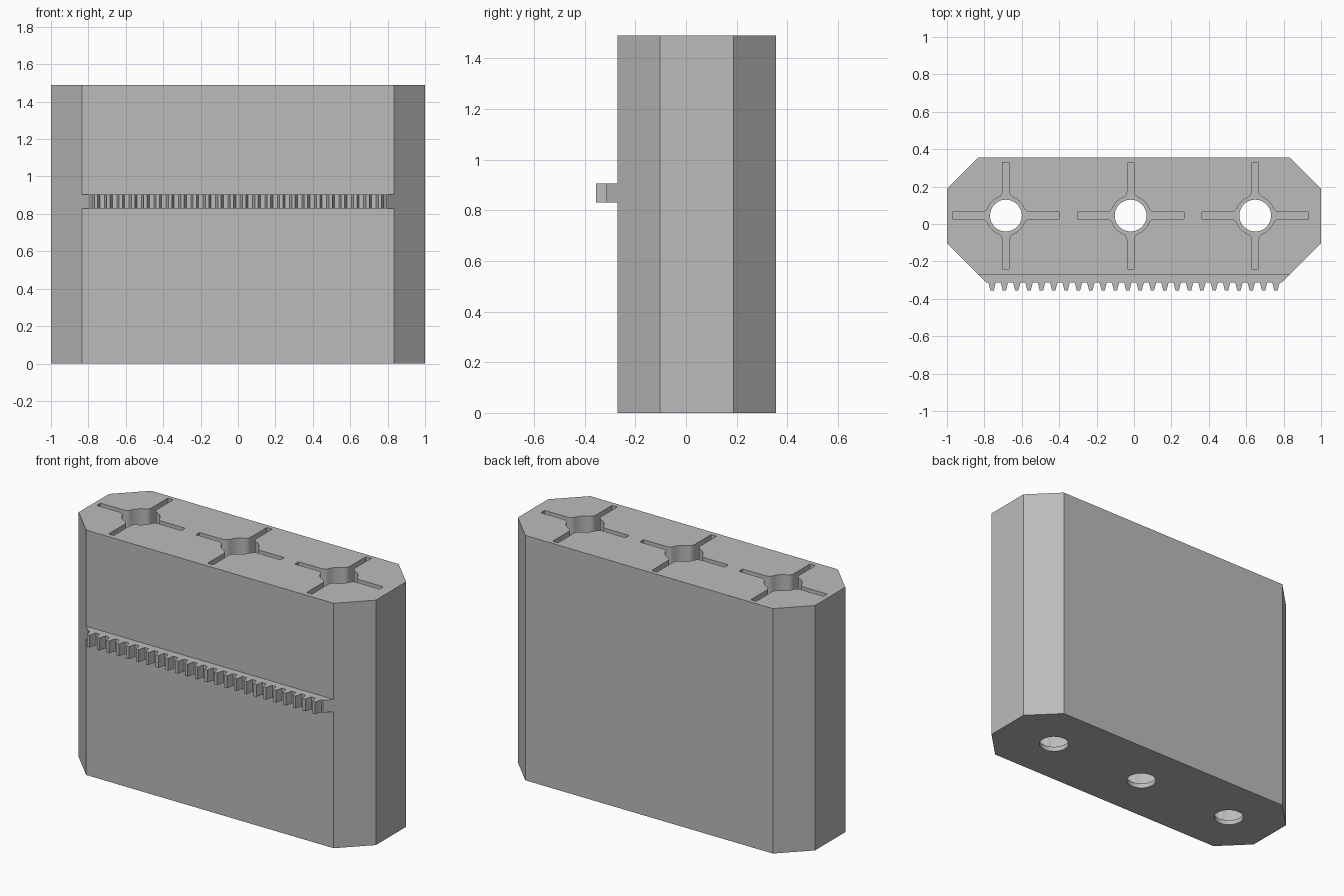
import bpy, bmesh
from math import sin, cos, pi, atan2, sqrt

if "Cube" in bpy.data.objects:
    bpy.data.objects.remove(bpy.data.objects["Cube"])

HEIGHT = 1.49
grey = bpy.data.materials.new("plain grey")
grey.use_nodes = True
grey.diffuse_color = (0.5, 0.5, 0.5, 1)
grey.node_tree.nodes["Principled BSDF"].inputs["Base Color"].default_value = (0.5, 0.5, 0.5, 1)


def prism(name, outline, z0, z1):
    """Extrude a counter-clockwise outline from z0 to z1."""
    bm = bmesh.new()
    base = bm.faces.new([bm.verts.new((x, y, z0)) for x, y in outline])
    out = bmesh.ops.extrude_face_region(bm, geom=[base])
    verts = [g for g in out["geom"] if isinstance(g, bmesh.types.BMVert)]
    bmesh.ops.translate(bm, verts=verts, vec=(0, 0, z1 - z0))
    bmesh.ops.recalc_face_normals(bm, faces=bm.faces)
    mesh = bpy.data.meshes.new(name)
    bm.to_mesh(mesh)
    bm.free()
    obj = bpy.data.objects.new(name, mesh)
    bpy.context.collection.objects.link(obj)
    mesh.materials.append(grey)
    return obj


def arc(cx, cy, r, a0, a1, n):
    return [(cx + r * cos(a0 + (a1 - a0) * i / n), cy + r * sin(a0 + (a1 - a0) * i / n))
            for i in range(n + 1)]


def cross_pocket(cx, cy, ring=0.105, half=0.018, reach=0.285, fillet=0.035):
    """Round pocket with four slots and filleted junctions."""
    fx, fy = sqrt((ring + fillet) ** 2 - (half + fillet) ** 2), half + fillet
    a = atan2(fy, fx)
    quarter = [(reach, -half), (reach, half)]
    quarter += arc(fx, fy, fillet, -pi / 2, a - pi, 6)
    quarter += arc(0, 0, ring, a, pi / 2 - a, 8)[1:-1]
    quarter += arc(fy, fx, fillet, -pi / 2 - a, -pi, 6)
    points = []
    for k in range(4):
        c, s = cos(k * pi / 2), sin(k * pi / 2)
        points += [(cx + x * c - y * s, cy + x * s + y * c) for x, y in quarter]
    return points


# Main block with chamfered corners
FRONT, BACK, CHAMFER = -0.27, 0.355, 0.167
inner = 1 - CHAMFER
block = prism("block", [(-inner, FRONT), (inner, FRONT), (1, FRONT + CHAMFER),
                        (1, BACK - CHAMFER), (inner, BACK), (-inner, BACK),
                        (-1, BACK - CHAMFER), (-1, FRONT + CHAMFER)], 0, HEIGHT)

# Deep cross pockets and through holes
for x in (-0.685, -0.018, 0.648):
    y = 0.045
    cutters = [prism("pocket_cutter", cross_pocket(x, y), 0.03, HEIGHT + 0.1),
               prism("hole_cutter", arc(x, y, 0.085, 0, 2 * pi, 48)[:-1], -0.1, 0.1)]
    for cutter in cutters:
        cutter.hide_render = True
        mod = block.modifiers.new("cut", "BOOLEAN")
        mod.operation = "DIFFERENCE"
        mod.solver = "EXACT"
        mod.object = cutter
        bpy.context.view_layer.objects.active = block
        bpy.ops.object.modifier_apply(modifier=mod.name)
        bpy.data.objects.remove(cutter)

# Gear rack across the front, with tapered teeth and rounded roots
TEETH, SPAN, TIP, ROOT = 24, 1.518, -0.355, -0.313
pitch = SPAN / (TEETH - 1)
end = inner - (FRONT - ROOT)
outline = [(-inner, FRONT), (-end, ROOT)]
for i in range(TEETH):
    x = -SPAN / 2 + i * pitch
    outline += [(x - 0.021, ROOT), (x - 0.018, ROOT - 0.006), (x - 0.009, TIP),
                (x + 0.009, TIP), (x + 0.018, ROOT - 0.006), (x + 0.021, ROOT)]
outline += [(end, ROOT), (inner, FRONT)]
rack = prism("gear_rack", outline, 0.83, 0.905)

# Smooth curved walls, keep edges sharp
bpy.ops.object.select_all(action="DESELECT")
for obj in (block, rack):
    obj.select_set(True)
bpy.context.view_layer.objects.active = block
bpy.ops.object.shade_smooth_by_angle(angle=pi / 6)
